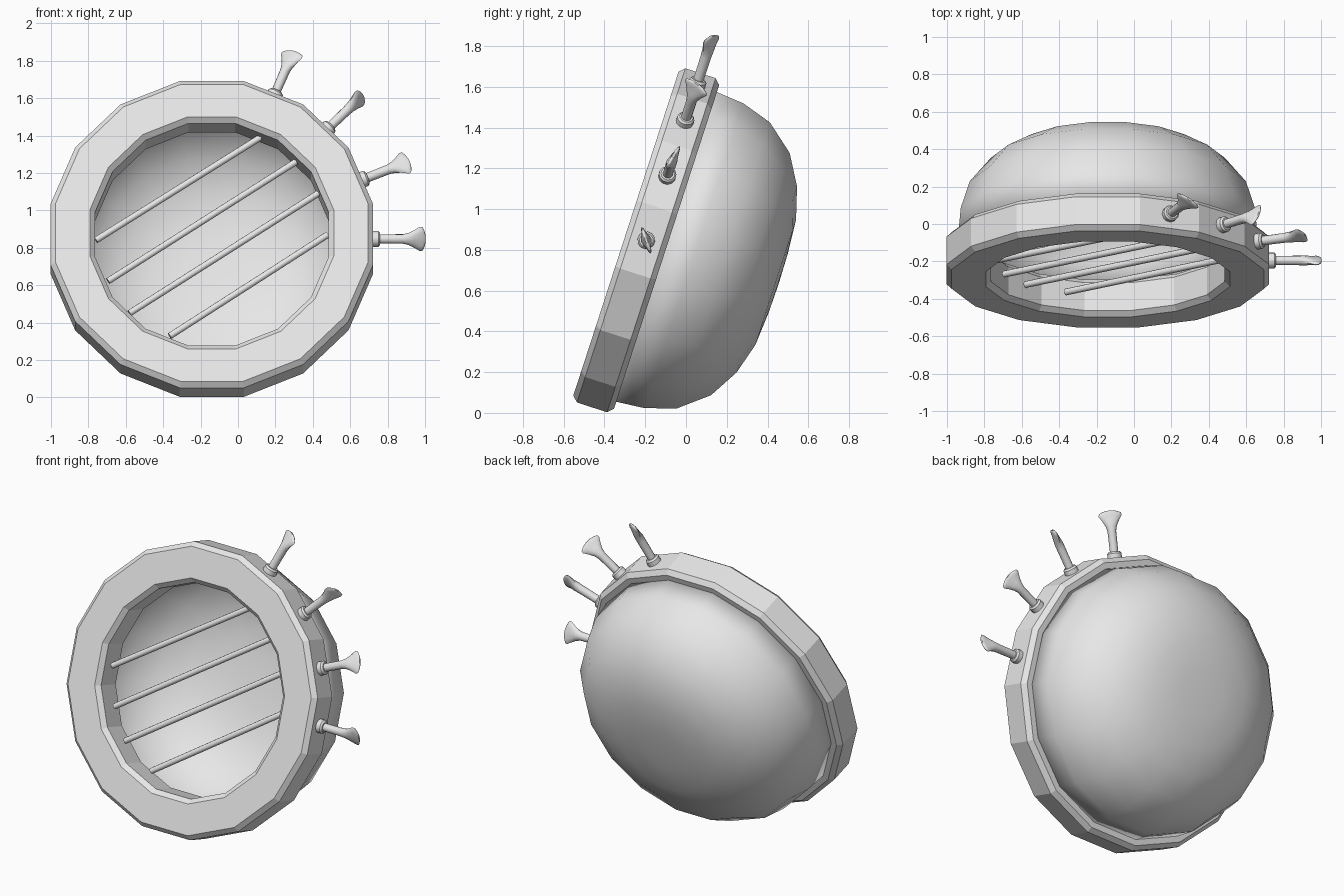
import bpy, bmesh, math
from mathutils import Matrix, Vector

if "Cube" in bpy.data.objects:
    bpy.data.objects.remove(bpy.data.objects["Cube"])

# The whole model is built upright (local y = depth, z = up), then leaned back
FRAME = Matrix.Translation((-0.14, -0.195, 0.847)) @ Matrix.Rotation(math.radians(-18), 4, 'X')
SIDES = 16
grey = bpy.data.materials.new("light grey")
grey.diffuse_color = (0.8, 0.8, 0.8, 1)
grey.use_nodes = True
grey.node_tree.nodes["Principled BSDF"].inputs["Base Color"].default_value = grey.diffuse_color


def finish(name, bm, smooth_angle=None):
    bmesh.ops.recalc_face_normals(bm, faces=bm.faces[:])
    me = bpy.data.meshes.new(name)
    bm.to_mesh(me)
    bm.free()
    me.materials.append(grey)
    if smooth_angle:
        for p in me.polygons:
            p.use_smooth = True
        me.set_sharp_from_angle(angle=math.radians(smooth_angle))
    ob = bpy.data.objects.new(name, me)
    bpy.context.collection.objects.link(ob)
    ob.matrix_world = FRAME
    return ob


def loft(bm, rings, closed=False):
    """Bridge a list of equally sized point rings with quads."""
    vs = [[bm.verts.new(p) for p in ring] for ring in rings]
    n = len(vs[0])
    for i in range(len(vs) if closed else len(vs) - 1):
        a, b = vs[i], vs[(i + 1) % len(vs)]
        for k in range(n):
            bm.faces.new((a[k], a[(k + 1) % n], b[(k + 1) % n], b[k]))
    return vs


def polygon(depth, apothem):
    """16-gon with flats at top and sides, facing along y."""
    r = apothem / math.cos(math.pi / SIDES)
    angs = [(k + 0.5) * 2 * math.pi / SIDES for k in range(SIDES)]
    return [(r * math.cos(a), depth, r * math.sin(a)) for a in angs]


# Rim: flat-faced ring with chamfered edges
bm = bmesh.new()
T, C = 0.105, 0.027
rim = [(-T, 0.835), (C - T, 0.862), (T - C, 0.862), (T, 0.835),
       (T, 0.652), (T - C, 0.625), (C - T, 0.625), (-T, 0.652)]
loft(bm, [polygon(d, r) for d, r in rim], closed=True)
finish("rim", bm)

# Bowl: smooth rounded back shell
bm = bmesh.new()
bowl = [(0.095, 0.80), (0.247, 0.786), (0.398, 0.738), (0.537, 0.625),
        (0.622, 0.48), (0.668, 0.323), (0.681, 0.15)]
rows = loft(bm, [polygon(d, r) for d, r in bowl])
pole = bm.verts.new((0, 0.684, 0))
for k in range(SIDES):
    bm.faces.new((rows[-1][k], rows[-1][(k + 1) % SIDES], pole))
ob = finish("bowl", bm, 60)
shell = ob.modifiers.new("shell", 'SOLIDIFY')
shell.thickness = 0.01
shell.offset = -1

# Strings: four parallel rods across the opening
for i, (x0, z0, x1, z1) in enumerate([(0.26, 0.571, -0.62, -0.007), (0.45, 0.434, -0.555, -0.237),
                                      (0.57, 0.257, -0.44, -0.417), (0.62, 0.024, -0.225, -0.546)]):
    a, b = Vector((x0, 0, z0)), Vector((x1, 0, z1))
    bm = bmesh.new()
    m = Matrix.Translation((a + b) / 2) @ (b - a).to_track_quat('Z', 'Y').to_matrix().to_4x4()
    bmesh.ops.create_cone(bm, cap_ends=True, segments=10, radius1=0.018, radius2=0.018,
                          depth=(b - a).length, matrix=m)
    finish(f"string_{i + 1}", bm, 40)

# Pegs: collar, stem and flattened thumb grip as (distance, half width, half thickness)
peg = [(-0.02, 0.043, 0.043), (0.028, 0.043, 0.043), (0.038, 0.034, 0.034), (0.038, 0.025, 0.025),
       (0.16, 0.026, 0.026), (0.19, 0.034, 0.026), (0.22, 0.050, 0.020), (0.25, 0.069, 0.013),
       (0.265, 0.066, 0.011), (0.275, 0.045, 0.009), (0.281, 0.02, 0.006)]
for i, twist in enumerate((-37, 12, -65, 28)):
    a, t = math.radians(22.5 * i), math.radians(twist)
    out = Vector((math.cos(a), 0, math.sin(a)))
    tan, back = Vector((-math.sin(a), 0, math.cos(a))), Vector((0, 1, 0))
    wide = tan * math.cos(t) + back * math.sin(t)
    thin = out.cross(wide)
    bm = bmesh.new()
    rings = [[out * (0.862 + s) + wide * w * math.cos(q) + thin * h * math.sin(q)
              for q in (k * math.pi / 6 for k in range(12))] for s, w, h in peg]
    rows = loft(bm, rings)
    bm.faces.new(rows[0])
    bm.faces.new(rows[-1])
    finish(f"peg_{i + 1}", bm, 40)
